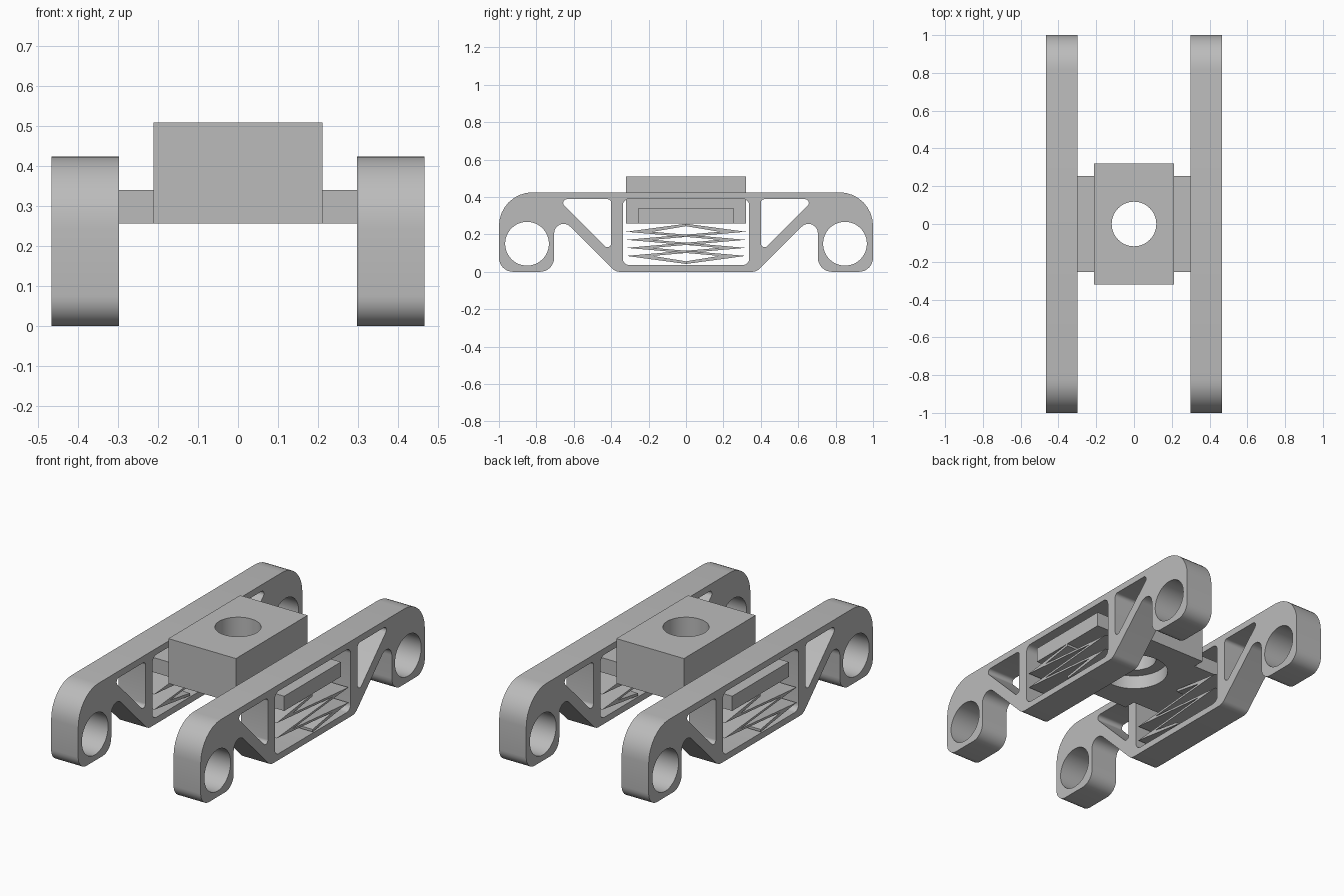
import bpy, bmesh, math
from mathutils import Vector

cube = bpy.data.objects.get("Cube")
if cube:
    bpy.data.objects.remove(cube)

grey = bpy.data.materials.new("plain_grey")
grey.use_nodes = True
grey.diffuse_color = (0.5, 0.5, 0.5, 1)
grey.node_tree.nodes["Principled BSDF"].inputs["Base Color"].default_value = (0.5, 0.5, 0.5, 1)


def rounded(corners, steps=8):
    """Outline with each corner (y, z, radius) replaced by an arc."""
    out = []
    for i, (y, z, r) in enumerate(corners):
        p = Vector((y, z))
        a = (Vector(corners[i - 1][:2]) - p).normalized()
        b = (Vector(corners[(i + 1) % len(corners)][:2]) - p).normalized()
        half = a.angle(b) / 2
        centre = p + (a + b).normalized() * (r / math.sin(half))
        start = p + a * (r / math.tan(half)) - centre
        end = p + b * (r / math.tan(half)) - centre
        turn = start.angle_signed(end)
        for k in range(steps + 1):
            t = -turn * k / steps
            c, s = math.cos(t), math.sin(t)
            out.append(centre + Vector((start.x * c - start.y * s, start.x * s + start.y * c)))
    return out


def circle(y, z, r, n=48):
    return [(y + r * math.cos(2 * math.pi * i / n), z + r * math.sin(2 * math.pi * i / n)) for i in range(n)]


def flip(loop):
    return [(-y, z) for y, z in loop]


def extrude_profile(name, loops, x, depth):
    """Side profile with holes, extruded across x."""
    curve = bpy.data.curves.new(name, "CURVE")
    curve.dimensions, curve.fill_mode, curve.extrude = "2D", "BOTH", depth / 2
    for loop in loops:
        spline = curve.splines.new("POLY")
        spline.points.add(len(loop) - 1)
        for point, (y, z) in zip(spline.points, loop):
            point.co = (y, z, 0, 1)
        spline.use_cyclic_u = True
    temp = bpy.data.objects.new(name + "_curve", curve)
    bpy.context.collection.objects.link(temp)
    bpy.context.view_layer.update()
    mesh = bpy.data.meshes.new_from_object(temp.evaluated_get(bpy.context.evaluated_depsgraph_get()))
    bpy.data.objects.remove(temp)
    bm = bmesh.new()
    bm.from_mesh(mesh)
    bmesh.ops.remove_doubles(bm, verts=bm.verts, dist=0.0001)
    for v in bm.verts:
        v.co = (v.co.z + x, v.co.x, v.co.y)
    bmesh.ops.recalc_face_normals(bm, faces=bm.faces)
    bm.to_mesh(mesh)
    bm.free()
    obj = bpy.data.objects.new(name, mesh)
    bpy.context.collection.objects.link(obj)
    return finish(obj)


def finish(obj, smooth=True):
    obj.data.materials.clear()
    obj.data.materials.append(grey)
    if smooth:
        bpy.ops.object.select_all(action="DESELECT")
        obj.select_set(True)
        bpy.context.view_layer.objects.active = obj
        bpy.ops.object.shade_smooth_by_angle(angle=math.radians(30))
    return obj


def box(name, lo, hi):
    bpy.ops.mesh.primitive_cube_add(size=1, location=[(a + b) / 2 for a, b in zip(lo, hi)])
    obj = bpy.context.object
    obj.name = name
    obj.scale = [b - a for a, b in zip(lo, hi)]
    bpy.ops.object.transform_apply(location=True, rotation=False, scale=True)
    return finish(obj, False)


# Side frame profile: half outline mirrored, then windows and axle holes
half = [(0.378, 0, 0.06), (0.705, 0.327, 0.05), (0.705, 0, 0.075),
        (1, 0, 0.075), (1, 0.425, 0.18)]
outline = rounded(half + [(-y, z, r) for y, z, r in reversed(half)])
window = rounded([(-0.338, 0.036, 0.035), (0.338, 0.036, 0.035),
                  (0.338, 0.39, 0.035), (-0.338, 0.39, 0.035)])
triangle = rounded([(0.4, 0.388, 0.02), (0.4, 0.103, 0.02), (0.685, 0.388, 0.02)])
axle = circle(0.85, 0.15, 0.117)
frame_loops = [outline, window, triangle, flip(triangle), axle, flip(axle)]

# Zigzag spring profile: tips on alternating sides, half strands at both ends
tips = [(-1, 0.214), (1, 0.171), (-1, 0.128), (1, 0.085)]
reach, thick = 0.25, 0.07
left_edge = [(0, 0.257)] + [(s * reach - thick, z) for s, z in tips] + [(0, 0.056)]
right_edge = [(0, 0.244)] + [(s * reach + thick, z) for s, z in tips] + [(0, 0.042)]
spring = left_edge + right_edge[::-1]

for side, sign in (("left", 1), ("right", -1)):
    extrude_profile(side + "_side_frame", frame_loops, sign * 0.3825, 0.169)
    extrude_profile(side + "_spring", [spring if sign > 0 else flip(spring)], sign * 0.3825, 0.167)
    xs = sorted((sign * 0.21, sign * 0.466))
    box(side + "_bolster_arm", (xs[0], -0.253, 0.257), (xs[1], 0.253, 0.34))

# Central bolster with a through hole and a wider recess underneath
bolster = box("bolster", (-0.211, -0.32, 0.257), (0.211, 0.32, 0.51))
for name, radius, low, high in (("hole_cutter", 0.118, 0.1, 0.7), ("recess_cutter", 0.18, 0.1, 0.335)):
    bpy.ops.mesh.primitive_cylinder_add(vertices=64, radius=radius, depth=high - low,
                                        location=(0, 0, (low + high) / 2))
    cutter = bpy.context.object
    cutter.name = name
    cutter.hide_render = True
    cut = bolster.modifiers.new(name, "BOOLEAN")
    cut.operation, cut.solver, cut.object = "DIFFERENCE", "EXACT", cutter
    bpy.context.view_layer.objects.active = bolster
    bpy.ops.object.modifier_apply(modifier=cut.name)
    bpy.data.objects.remove(cutter)
finish(bolster)
